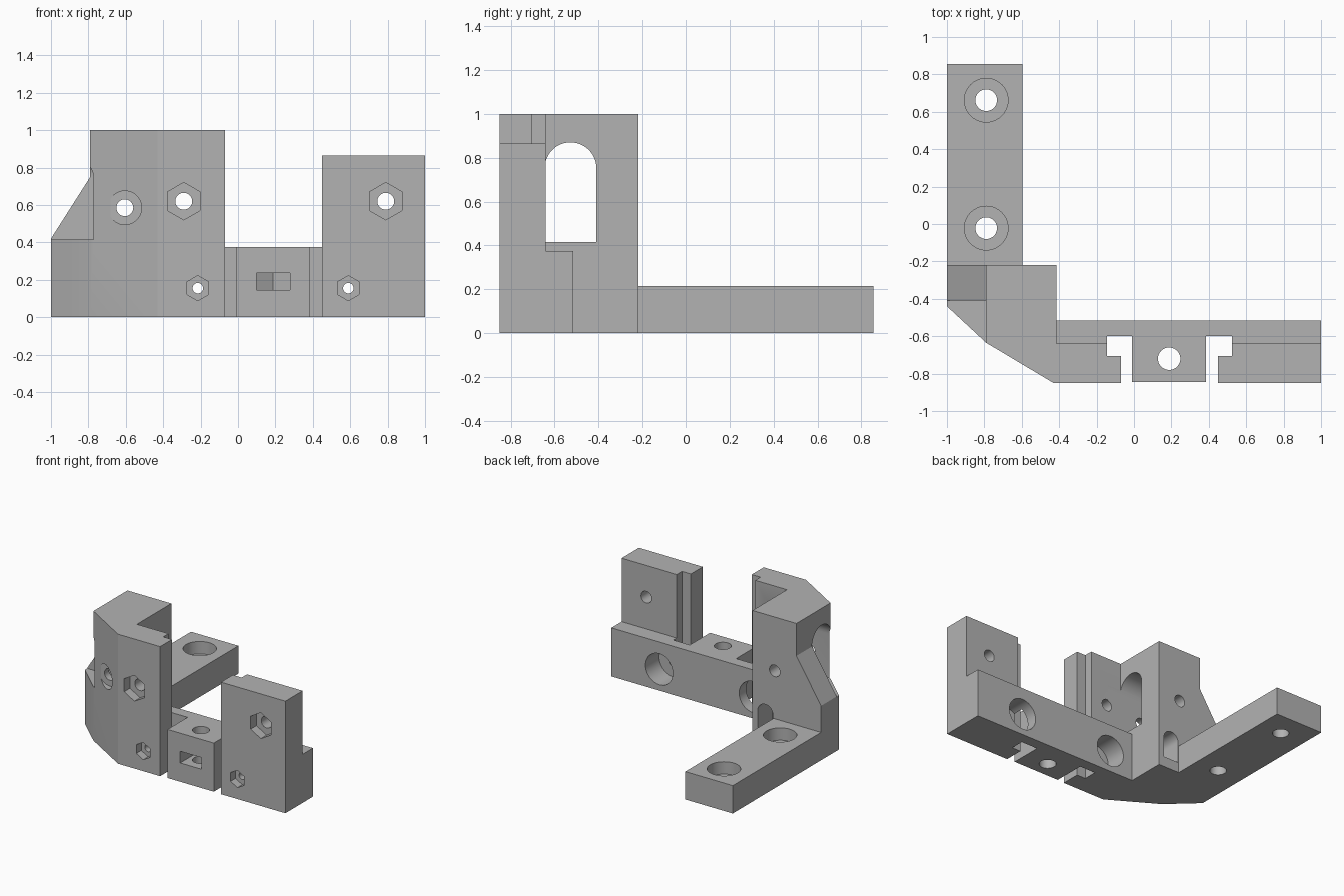
import bpy, bmesh
from math import sin, cos, pi, radians

cube = bpy.data.objects.get("Cube")
if cube:
    bpy.data.objects.remove(cube, do_unlink=True)

grey = bpy.data.materials.new("plain grey")
grey.use_nodes = True
colour = (0.45, 0.45, 0.45, 1)
grey.diffuse_color = colour
grey.node_tree.nodes["Principled BSDF"].inputs["Base Color"].default_value = colour

PLACE = {"x": lambda u, v, w: (w, u, v),
         "y": lambda u, v, w: (u, w, v),
         "z": lambda u, v, w: (u, v, w)}


def prism(name, points, lo, hi, axis):
    """Extrude a flat outline from lo to hi along an axis."""
    bm = bmesh.new()
    ends = [[bm.verts.new(PLACE[axis](u, v, w)) for u, v in points] for w in (lo, hi)]
    bm.faces.new(ends[0])
    bm.faces.new(ends[1])
    n = len(points)
    for i in range(n):
        j = (i + 1) % n
        bm.faces.new((ends[0][i], ends[0][j], ends[1][j], ends[1][i]))
    bmesh.ops.recalc_face_normals(bm, faces=bm.faces)
    mesh = bpy.data.meshes.new(name)
    bm.to_mesh(mesh)
    bm.free()
    mesh.materials.append(grey)
    ob = bpy.data.objects.new(name, mesh)
    bpy.context.collection.objects.link(ob)
    return ob


def ring(u, v, r, n=40, start=pi / 2, sweep=2 * pi):
    return [(u + r * cos(start + sweep * i / n), v + r * sin(start + sweep * i / n))
            for i in range(n)]


def rect(u0, u1, v0, v1):
    return [(u0, v0), (u1, v0), (u1, v1), (u0, v1)]


def arch(u, r, low, spring):
    top = ring(u, spring, r, 24, 0, pi) + [(u - r, spring)]
    return top + [(u - r, low), (u + r, low)]


# Whole plan outline, including the arm and the two T-shaped slots
plan = [(-1, 0.855), (-1, -0.44), (-0.79, -0.635), (-0.43, -0.85), (-0.07, -0.85),
        (-0.07, -0.705), (-0.145, -0.705), (-0.145, -0.6), (-0.01, -0.6), (-0.01, -0.845),
        (0.385, -0.845), (0.385, -0.6), (0.525, -0.6), (0.525, -0.705), (0.45, -0.705),
        (0.45, -0.85), (1, -0.85), (1, -0.515), (-0.415, -0.515), (-0.415, -0.22),
        (-0.595, -0.22), (-0.595, 0.855)]
bracket = prism("bracket", plan, 0, 1, "z")


def cut(points, lo, hi, axis):
    cutter = prism("cutter", points, lo, hi, axis)
    cutter.hide_render = True
    mod = bracket.modifiers.new("cut", "BOOLEAN")
    mod.operation = "DIFFERENCE"
    mod.solver = "EXACT"
    mod.object = cutter
    bpy.context.view_layer.objects.active = bracket
    bpy.ops.object.modifier_apply(modifier=mod.name)
    bpy.data.objects.remove(cutter, do_unlink=True)


# Step down the arm, rear bar, centre block and left plate
cut(rect(-1.1, -0.3, -0.22, 1), 0.215, 1.1, "z")
cut(rect(-0.415, 1.1, -0.64, -0.4), 0.375, 1.1, "z")
cut(rect(-0.04, 0.42, -1, -0.5), 0.375, 1.1, "z")
cut(rect(0.42, 1.1, -1, -0.4), 0.865, 1.1, "z")

# Sloped shoulder and arched opening of the tall block
cut([(-1.1, 0.263), (-0.79, 0.75), (-0.79, 1.1), (-1.1, 1.1)], -1, -0.1, "y")
cut(arch(-0.5275, 0.1175, 0.415, 0.753), -1.1, -0.3, "x")

# Arm mounting holes with counterbores
for y in (-0.022, 0.662):
    cut(ring(-0.79, y, 0.058), -0.1, 0.5, "z")
    cut(ring(-0.79, y, 0.117), 0.12, 0.5, "z")

# Plate screw holes with large hexagon pockets
for x in (-0.29, 0.79):
    cut(ring(x, 0.62, 0.045), -1, -0.5, "y")
    cut(ring(x, 0.62, 0.1, 6), -1, -0.78, "y")

# Lower screw holes with small hexagon pockets and wide rear bores
for x in (-0.215, 0.59):
    cut(ring(x, 0.155, 0.028), -1, -0.6, "y")
    cut(ring(x, 0.155, 0.067, 6), -1, -0.79, "y")
    cut(ring(x, 0.165, 0.12), -0.68, -0.4, "y")

# Screw hole through the angled face
cut(ring(-0.605, 0.585, 0.045), -1, -0.1, "y")
cut(ring(-0.605, 0.585, 0.09), -1, -0.7, "y")

# Centre block: vertical hole and nut slot
cut(ring(0.188, -0.72, 0.06), -0.1, 0.5, "z")
cut([(0.098, -1), (0.278, -1), (0.278, -0.668), (0.188, -0.616), (0.098, -0.668)],
    0.145, 0.235, "z")

# Small arched pocket beside the arm
cut(arch(-0.525, 0.065, 0.08, 0.24), -0.4, -0.2, "y")

bracket.select_set(True)
bpy.context.view_layer.objects.active = bracket
bpy.ops.object.shade_smooth_by_angle(angle=radians(25))
